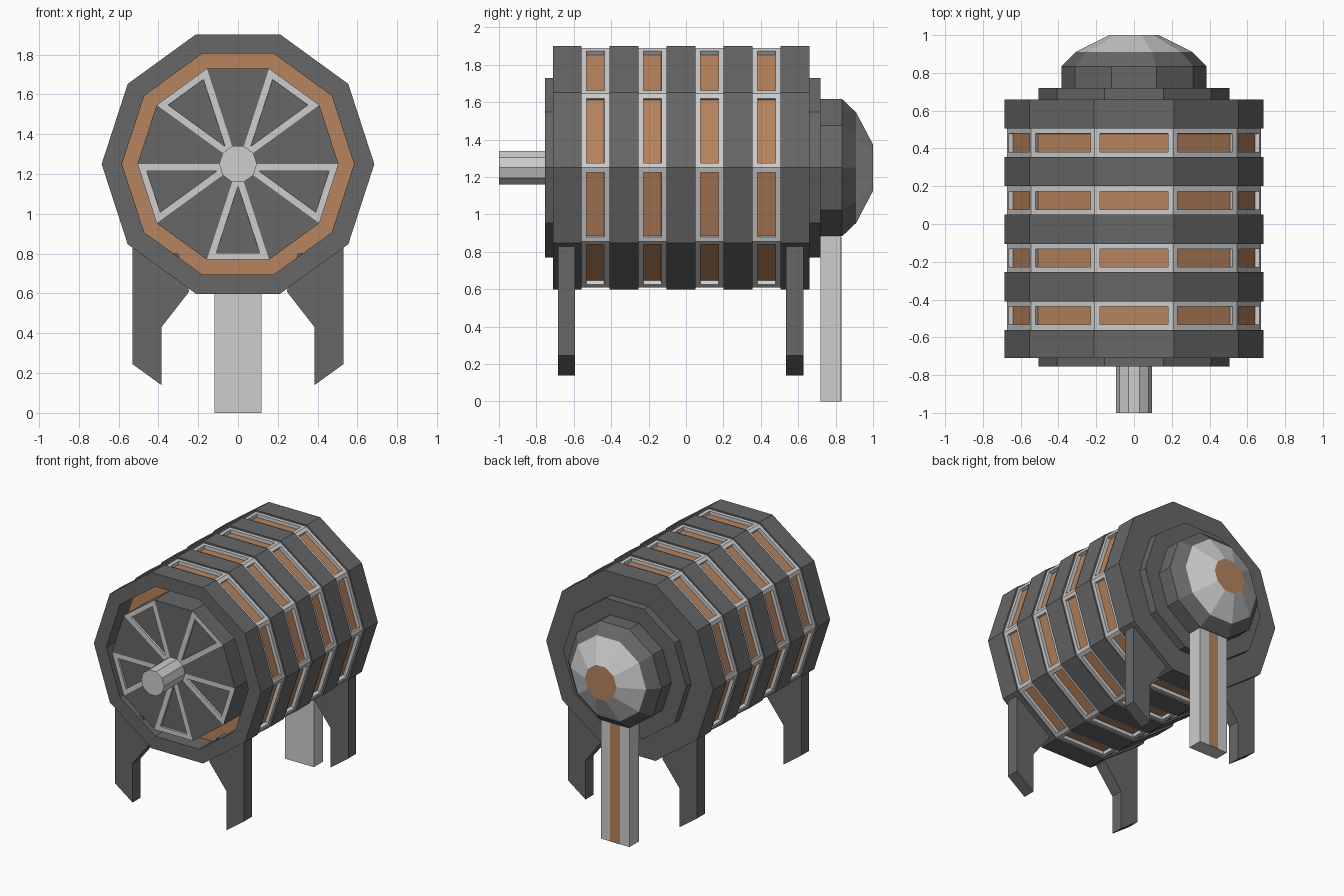
import bpy, bmesh
from math import cos, sin, pi

cube = bpy.data.objects.get("Cube")
if cube:
    bpy.data.objects.remove(cube, do_unlink=True)

SIDES = 10
AXIS_Z = 1.25


def material(name, rgb):
    m = bpy.data.materials.new(name)
    m.use_nodes = True
    m.diffuse_color = (*rgb, 1)
    m.node_tree.nodes["Principled BSDF"].inputs["Base Color"].default_value = (*rgb, 1)
    return m


MATS = [material("dark_grey", (0.135, 0.135, 0.135)),
        material("light_grey", (0.61, 0.61, 0.61)),
        material("copper_orange", (0.47, 0.23, 0.11))]
DARK, LIGHT, ORANGE = range(len(MATS))


def finish(name, bm):
    me = bpy.data.meshes.new(name)
    bm.to_mesh(me)
    bm.free()
    for m in MATS:
        me.materials.append(m)
    ob = bpy.data.objects.new(name, me)
    bpy.context.collection.objects.link(ob)
    return ob


def lathe(profile, mats):
    """Ten-sided solid around the long axis; profile is (radius, y), one colour per segment."""
    bm = bmesh.new()
    rings = []
    for r, y in profile:
        if r == 0:
            rings.append([bm.verts.new((0, y, AXIS_Z))] * SIDES)
        else:
            rings.append([bm.verts.new((r * cos(2 * pi * k / SIDES), y,
                                        AXIS_Z + r * sin(2 * pi * k / SIDES)))
                          for k in range(SIDES)])
    for a, b, mat in zip(rings, rings[1:], mats):
        for k in range(SIDES):
            n = (k + 1) % SIDES
            corners = list(dict.fromkeys((a[k], a[n], b[n], b[k])))
            bm.faces.new(corners).material_index = mat
    bmesh.ops.recalc_face_normals(bm, faces=bm.faces)
    return bm


def sunk_panels(bm, faces, border, depth, inner):
    """Light frame around each face, with a sunken floor of another colour."""
    for f in faces:
        f.material_index = LIGHT
    bmesh.ops.inset_individual(bm, faces=faces, thickness=border, use_even_offset=True)
    rims = bmesh.ops.inset_individual(bm, faces=faces, thickness=0.0005, depth=-depth,
                                      use_even_offset=True)["faces"]
    for f in rims:
        f.material_index = LIGHT
    for f in faces:
        f.material_index = inner


def prism(name, outline, y0, y1, mat):
    """Extrude an (x, z) outline along y."""
    bm = bmesh.new()
    front = bm.faces.new([bm.verts.new((x, y0, z)) for x, z in outline])
    new = bmesh.ops.extrude_face_region(bm, geom=[front])["geom"]
    bmesh.ops.translate(bm, verts=[v for v in new if isinstance(v, bmesh.types.BMVert)],
                        vec=(0, y1 - y0, 0))
    bmesh.ops.recalc_face_normals(bm, faces=bm.faces)
    for f in bm.faces:
        f.material_index = mat
    return finish(name, bm)


# Barrel: recessed front, four window bands between dark hoops
OUTER, BAND = 0.685, 0.673
profile = [(0, -0.555), (0.583, -0.555), (0.583, -0.71), (OUTER, -0.71)]
for i in range(4):
    y = -0.56 + 0.305 * i
    profile += [(OUTER, y), (BAND, y), (BAND, y + 0.15), (OUTER, y + 0.15)]
profile += [(OUTER, 0.66), (0, 0.66)]
bm = lathe(profile, [ORANGE] + [DARK] * (len(profile) - 2))
windows = [f for f in bm.faces
           if all(abs(((v.co.x) ** 2 + (v.co.z - AXIS_Z) ** 2) ** 0.5 - BAND) < 0.001
                  for v in f.verts)]
sunk_panels(bm, windows, 0.027, 0.025, ORANGE)
finish("barrel", bm)

# Front wheel: every second wedge is a framed recess
bm = lathe([(0, -0.755), (0.505, -0.755), (0.505, -0.54)], [DARK, DARK])
bm.faces.ensure_lookup_table()
for f in bm.faces:
    if f.normal.y > 0.5:
        f.normal_flip()
wedges = [f for f in bm.faces if len(f.verts) == 3][1::2]
sunk_panels(bm, wedges, 0.034, 0.015, DARK)
finish("front_wheel", bm)

# Front shaft
finish("front_shaft", lathe([(0, -1), (0.095, -1), (0.095, -0.74), (0, -0.74)], [LIGHT] * 3))

# Rear step and domed cap with an orange tip
finish("rear_cap", lathe(
    [(0, 0.65), (0.505, 0.65), (0.505, 0.72), (0.385, 0.72), (0.385, 0.835),
     (0.31, 0.91), (0.13, 1), (0, 1)],
    [DARK] * 5 + [LIGHT, ORANGE]))

# Rear post with an orange stripe down its back
W = 0.118
prism("rear_post", [(-W, 0), (W, 0), (W, 0.9), (-W, 0.9)], 0.72, 0.83, LIGHT)
S = 0.04
prism("post_stripe", [(-S, 0), (S, 0), (S, 0.88), (-S, 0.88)], 0.828, 0.832, ORANGE)

# Four legs
LEG = [(0.53, 0.83), (0.53, 0.245), (0.385, 0.14), (0.385, 0.43), (0.245, 0.61), (0.3, 0.8)]
for side, sx in (("left", 1), ("right", -1)):
    for end, y in (("front", -0.685), ("back", 0.535)):
        prism(f"{end}_{side}_leg", [(sx * x, z) for x, z in LEG], y, y + 0.092, DARK)
